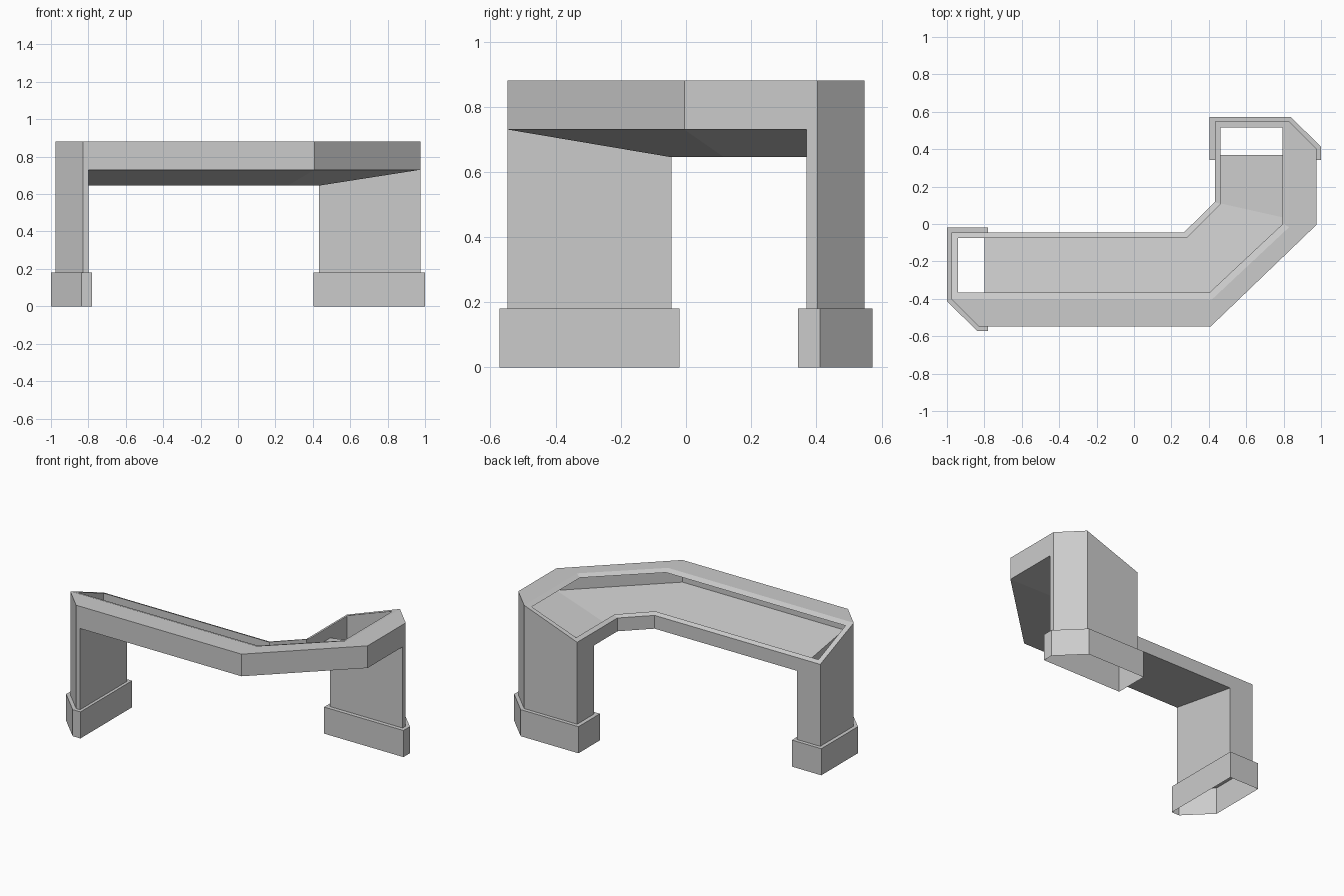
import bpy, bmesh

if "Cube" in bpy.data.objects:
    bpy.data.objects.remove(bpy.data.objects["Cube"])

# Single stone-grey finish
grey = bpy.data.materials.new("stone_grey")
grey.use_nodes = True
grey.diffuse_color = (0.6, 0.6, 0.6, 1)
grey.node_tree.nodes["Principled BSDF"].inputs["Base Color"].default_value = (0.6, 0.6, 0.6, 1)

HIGH, LOW = 0.88, 0.735            # front and back rim heights
UNDER_OUT, UNDER_IN = 0.73, 0.645  # sloped underside heights
BASE_TOP = 0.18


def build(name, faces):
    """Make one flat-shaded sheet object from a list of polygons."""
    bm = bmesh.new()
    for poly in faces:
        bm.faces.new([bm.verts.new(p) for p in poly])
    bmesh.ops.remove_doubles(bm, verts=bm.verts, dist=0.0005)
    mesh = bpy.data.meshes.new(name)
    bm.to_mesh(mesh)
    bm.free()
    mesh.materials.append(grey)
    obj = bpy.data.objects.new(name, mesh)
    bpy.context.collection.objects.link(obj)


def at(p, z):
    return (p[0], p[1], z)


def wall(a, b, bottom, top_a, top_b):
    return [at(a, bottom[0]), at(b, bottom[1]), at(b, top_b), at(a, top_a)]


def bridge(outer, inner, closed=True):
    """Quads between two matching rows of points."""
    n = len(outer)
    return [[outer[i], outer[(i + 1) % n], inner[(i + 1) % n], inner[i]]
            for i in range(n if closed else n - 1)]


# Angled span between the legs: outer wall, inner wall and sloped floor
outer = [(-0.8, -0.548), (0.41, -0.548), (0.975, -0.005), (0.975, 0.37)]
inner = [(-0.8, -0.045), (0.267, -0.045), (0.432, 0.117), (0.432, 0.37)]
span = []
for i in range(3):
    span.append(wall(outer[i], outer[i + 1], (UNDER_OUT,) * 2, HIGH, HIGH))
    span.append(wall(inner[i + 1], inner[i], (UNDER_IN,) * 2, LOW, LOW))
    span.append([at(outer[i], UNDER_OUT), at(inner[i], UNDER_IN),
                 at(inner[i + 1], UNDER_IN), at(outer[i + 1], UNDER_OUT)])
build("span_body", span)

# Hollow legs: first edge is the wall below the floor, the rest reach the rim
left_leg = [outer[0], inner[0], (-0.975, -0.045), (-0.975, -0.403), (-0.83, -0.548)]
left_tops = [HIGH, LOW, LOW, HIGH, HIGH]
right_leg = [inner[3], outer[3], (0.975, 0.403), (0.83, 0.548), (0.432, 0.548)]
right_tops = [LOW, HIGH, HIGH, HIGH, LOW]


def leg(name, pts, tops, under):
    foot = (BASE_TOP, BASE_TOP)
    faces = [wall(pts[0], pts[1], foot, *under)]
    for i in range(1, 5):
        j = (i + 1) % 5
        faces.append(wall(pts[i], pts[j], foot, tops[i], tops[j]))
    build(name, faces)


leg("long_arm_leg", left_leg, left_tops, (UNDER_OUT, UNDER_IN))
leg("short_arm_leg", right_leg, right_tops, (UNDER_IN, UNDER_OUT))

# Wider open plinths with a narrow ledge around each leg
left_foot = [(-0.78, -0.573), (-0.78, -0.02), (-1, -0.02), (-1, -0.412), (-0.838, -0.573)]
right_foot = [(0.405, 0.343), (1, 0.343), (1, 0.412), (0.838, 0.573), (0.405, 0.573)]
for name, foot, pts in (("long_arm_plinth", left_foot, left_leg),
                        ("short_arm_plinth", right_foot, right_leg)):
    low = [at(p, 0) for p in foot]
    top = [at(p, BASE_TOP) for p in foot]
    build(name, bridge(low, top) + bridge(top, [at(p, BASE_TOP) for p in pts]))

# Sloped lip around the opening
lip_front = [left_leg[3], (0.417, -0.403), (0.83, -0.016), right_leg[3]]
lip_back = [right_leg[4], inner[2], inner[1], left_leg[2]]
lip_outer = [at(p, HIGH) for p in lip_front] + [at(p, LOW) for p in lip_back]
hole_front = [(-0.94, -0.365), (0.405, -0.365), (0.795, 0), (0.795, 0.516)]
hole_back = [(0.462, 0.516), (0.462, 0.106), (0.283, -0.075), (-0.94, -0.075)]
lip_inner = [at(p, HIGH - 0.014) for p in hole_front] + [at(p, LOW + 0.012) for p in hole_back]
build("opening_lip", bridge(lip_outer, lip_inner))

# Flat ledge along the front, with clipped ends
a, b, c, d = [at(p, HIGH) for p in lip_front]
bend_a, bend_b = at(outer[1], HIGH), at(outer[2], HIGH)
build("front_ledge", [[a, at(left_leg[4], HIGH), bend_a, b],
                      [bend_a, bend_b, c, b],
                      [bend_b, at(right_leg[2], HIGH), d, c]])
